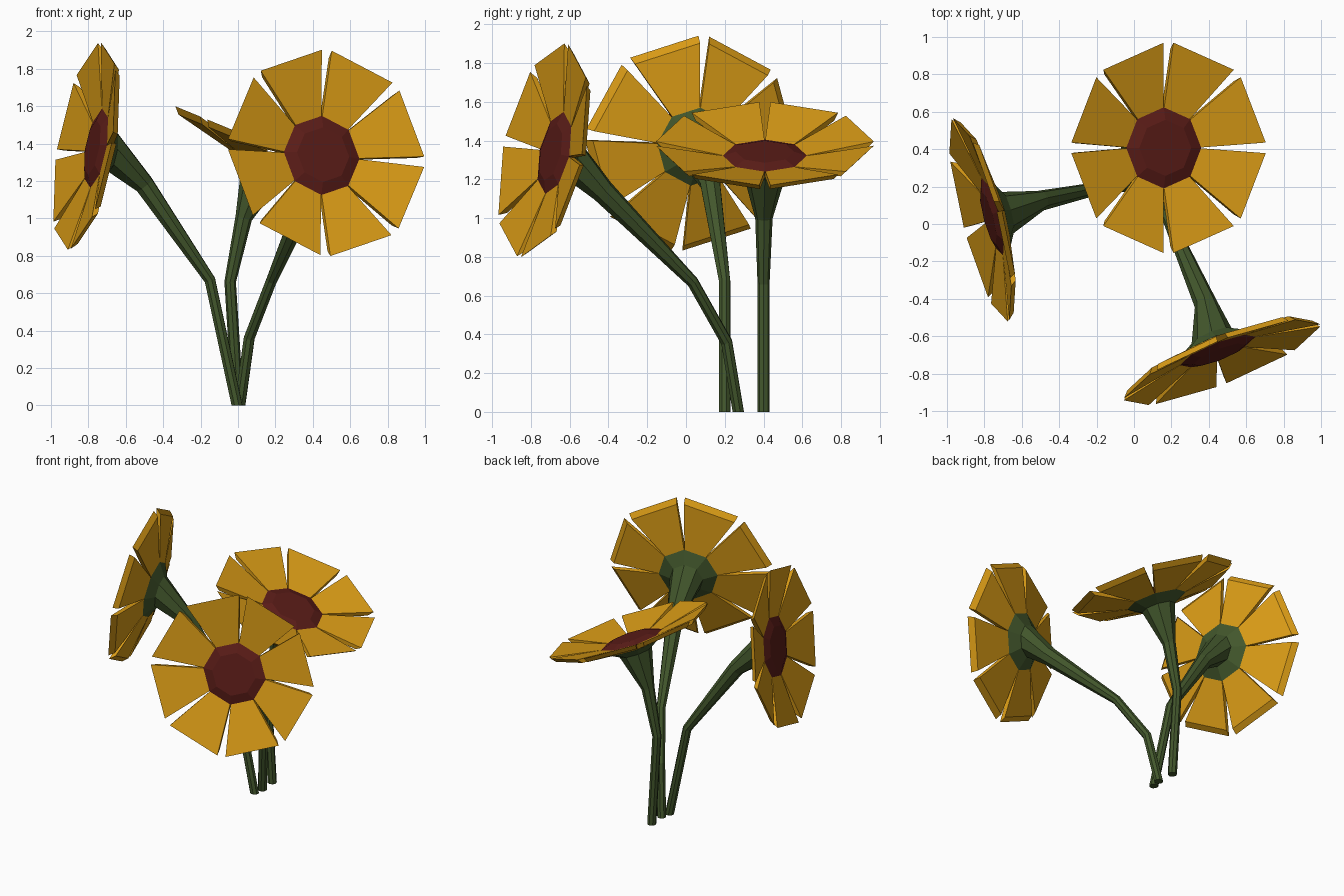
import bpy, bmesh, math
from mathutils import Vector

if "Cube" in bpy.data.objects:
    bpy.data.objects.remove(bpy.data.objects["Cube"])


def material(name, rgb):
    m = bpy.data.materials.new(name)
    m.diffuse_color = (*rgb, 1)
    m.use_nodes = True
    m.node_tree.nodes["Principled BSDF"].inputs["Base Color"].default_value = m.diffuse_color
    return m


ORANGE = material("petal_orange", (0.70, 0.33, 0.008))
RED = material("centre_red", (0.105, 0.012, 0.009))
GREEN = material("stem_green", (0.055, 0.095, 0.025))


def finish(bm, name, mat):
    bmesh.ops.recalc_face_normals(bm, faces=bm.faces)
    me = bpy.data.meshes.new(name)
    bm.to_mesh(me)
    bm.free()
    me.materials.append(mat)
    bpy.context.collection.objects.link(bpy.data.objects.new(name, me))


def loft(bm, rings):
    """Skin a list of equal-length point rings and cap both ends."""
    vs = [[bm.verts.new(p) for p in r] for r in rings]
    n = len(vs[0])
    for a, b in zip(vs, vs[1:]):
        for i in range(n):
            j = (i + 1) % n
            bm.faces.new((a[i], a[j], b[j], b[i]))
    bm.faces.new(vs[0])
    bm.faces.new(vs[-1])


def ring(c, u, v, r, n=8):
    return [c + r * (math.cos(2 * math.pi * i / n) * u + math.sin(2 * math.pi * i / n) * v)
            for i in range(n)]


def flower(tag, centre, normal, ref, stem):
    c, n, u = Vector(centre), Vector(normal).normalized(), Vector(ref)
    u = (u - u.dot(n) * n).normalized()
    v = n.cross(u)

    # domed centre
    bm = bmesh.new()
    loft(bm, [ring(c + h * n, u, v, r)
              for r, h in ((0.20, -0.03), (0.217, 0.003), (0.15, 0.025))])
    finish(bm, tag + "_centre", RED)

    # eight cupped petals: (radius, half angle, height) cross-section
    section = ((0.20, 22.2, 0.0), (0.563, 19.6, 0.07), (0.53, 19.8, 0.035), (0.20, 22.2, -0.035))
    bm = bmesh.new()
    for k in range(8):
        sides = []
        for s in (-1, 1):
            pts = []
            for r, a, h in section:
                t = math.radians(22.5 + 45 * k + s * a)
                pts.append(c + r * (math.cos(t) * u + math.sin(t) * v) + h * n)
            sides.append(pts)
        loft(bm, sides)
    finish(bm, tag + "_petals", ORANGE)

    # stem flaring into the calyx, lofted from the flower down to the ground
    rings = [ring(c - 0.035 * n, u, v, 0.205), ring(c - 0.085 * n, u, v, 0.115)]
    path = [c - 0.085 * n] + [Vector(p[:3]) for p in stem]
    for i in range(1, len(path)):
        down = (path[i] - path[i - 1]).normalized()
        if i + 1 < len(path):
            down = (down + (path[i + 1] - path[i]).normalized()).normalized()
        else:
            down = Vector((0, 0, -1))
        q = n.rotation_difference(-down)
        u, v, n = q @ u, q @ v, -down
        rings.append(ring(path[i], u, v, stem[i - 1][3]))
    bm = bmesh.new()
    loft(bm, rings)
    finish(bm, tag + "_stem", GREEN)


flower("front_flower", (0.446, -0.676, 1.336), (0.36, -0.91, 0.20), (0.09, 0, 1),
       [(0.385, -0.43, 1.14, 0.062), (0.18, 0.035, 0.67, 0.031),
        (0.06, 0.21, 0.36, 0.031), (0.01, 0.27, 0, 0.031)])
flower("side_flower", (-0.755, 0.04, 1.375), (-0.95, -0.25, 0.17), (0, 0.085, 1),
       [(-0.50, 0.125, 1.18, 0.055), (-0.15, 0.20, 0.67, 0.031), (-0.005, 0.20, 0, 0.031)])
flower("top_flower", (0.158, 0.407, 1.32), (0.38, 0, 0.92), (0, 1, 0),
       [(0.03, 0.402, 1.0, 0.045), (-0.042, 0.40, 0.66, 0.031), (0.0, 0.40, 0, 0.031)])
